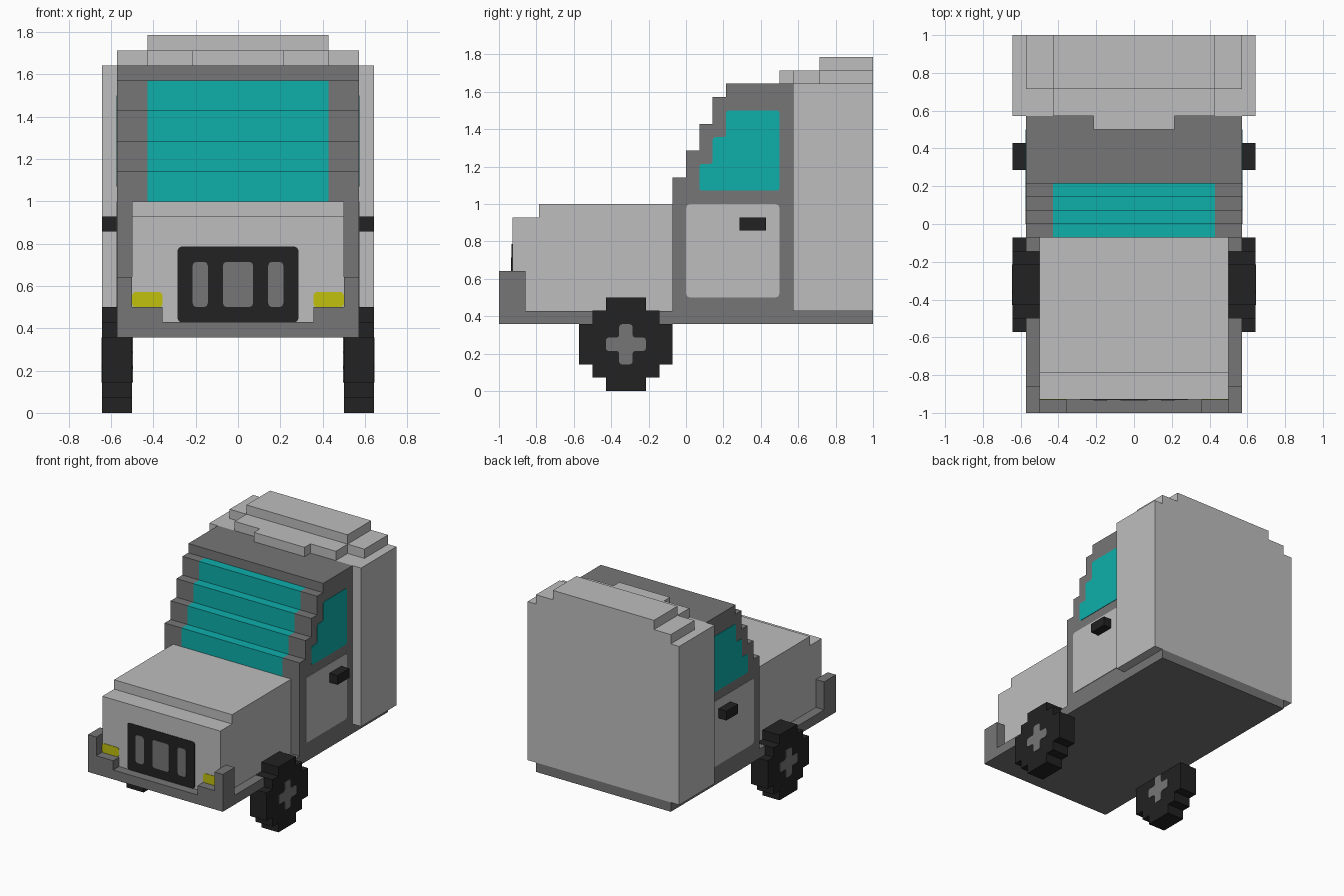
import bpy, bmesh
from mathutils import Vector

U = 1 / 14          # one block of the model's grid
SKIN = 0.05         # plate thickness, in blocks

if "Cube" in bpy.data.objects:
    bpy.data.objects.remove(bpy.data.objects["Cube"], do_unlink=True)


def material(name, rgb):
    m = bpy.data.materials.new(name)
    m.use_nodes = True
    m.diffuse_color = (*rgb, 1)
    m.node_tree.nodes["Principled BSDF"].inputs["Base Color"].default_value = (*rgb, 1)
    return m


LIGHT = material("light_grey", (0.515, 0.515, 0.515))
DARK = material("dark_grey", (0.181, 0.181, 0.181))
BLACK = material("black", (0.016, 0.016, 0.016))
GLASS = material("teal_glass", (0.0044, 0.43, 0.41))
YELLOW = material("lamp_yellow", (0.533, 0.533, 0.0048))


def prism(name, pts, axis, lo, hi, mats, rounding=0, cuts=(), rule=None):
    """Extrude a 2D outline along an axis (outline is yz, xz or xy), in blocks."""
    place = {"x": lambda a, b, t: (t, a, b),
             "y": lambda a, b, t: (a, t, b),
             "z": lambda a, b, t: (a, b, t)}[axis]
    bm = bmesh.new()
    bm.faces.new([bm.verts.new(place(a, b, lo)) for a, b in pts])
    if rounding:
        bmesh.ops.bevel(bm, geom=bm.verts[:], offset=rounding, segments=2,
                        profile=0.5, affect='VERTICES')
    ext = bmesh.ops.extrude_face_region(bm, geom=bm.faces[:], use_keep_orig=True)
    bmesh.ops.translate(bm, vec=Vector(place(0, 0, hi - lo)),
                        verts=[g for g in ext["geom"] if isinstance(g, bmesh.types.BMVert)])
    for x in cuts:
        bmesh.ops.bisect_plane(bm, geom=bm.verts[:] + bm.edges[:] + bm.faces[:],
                               plane_co=(x, 0, 0), plane_no=(1, 0, 0))
    bmesh.ops.recalc_face_normals(bm, faces=bm.faces[:])
    if rule:
        for f in bm.faces:
            f.material_index = rule(f.calc_center_median(), f.normal)
    bmesh.ops.scale(bm, vec=(U, U, U), verts=bm.verts[:])
    me = bpy.data.meshes.new(name)
    bm.to_mesh(me)
    bm.free()
    for m in mats:
        me.materials.append(m)
    ob = bpy.data.objects.new(name, me)
    bpy.context.scene.collection.objects.link(ob)
    return ob


def rect(a0, a1, b0, b1):
    return [(a0, b0), (a1, b0), (a1, b1), (a0, b1)]


def box(name, x, y, z, mat):
    return prism(name, rect(*x, *y), "z", z[0], z[1], [mat])


def mirrored(pts):
    """Complete a right-half outline by reflecting it across the centre."""
    return pts + [(-a, b) for a, b in reversed(pts)]


# Chassis and hood
box("chassis", (-8, 8), (-14, 14), (5, 6), DARK)
prism("hood", [(-13, 6), (-1, 6), (-1, 14), (-11, 14), (-11, 13), (-13, 13)],
      "x", -7, 7, [LIGHT])

# Cab with stepped windshield, glass on the middle of the steps
cab_outline = [(8, 6), (8, 23), (3, 23), (3, 22), (2, 22), (2, 20), (1, 20),
               (1, 18), (0, 18), (0, 16), (-1, 16), (-1, 14), (-1, 6)]


def is_glass(c, n):
    return int(abs(n.x) < 0.5 and abs(c.x) < 6 and c.y < 3 and 14 < c.z < 22.2
               and not (n.y < -0.5 and c.z > 22))


prism("cab", cab_outline, "x", -8, 8, [DARK, GLASS], cuts=(-6, 6), rule=is_glass)

# Cargo box and stepped roof
box("cargo_box", (-9, 9), (8, 14), (6, 23), LIGHT)
prism("roof_lower", mirrored([(3, 7), (3, 8), (6, 8), (6, 10), (8, 10), (8, 14)]),
      "z", 23, 24, [LIGHT])
box("roof_upper", (-6, 6), (10, 14), (24, 25), LIGHT)

# Grille
prism("grille", rect(-4, 4, 6, 11), "y", -13 - SKIN, -13, [BLACK], 0.25)
for name, x0, x1 in (("left", 2, 3), ("middle", -1, 1), ("right", -3, -2)):
    prism("grille_slot_" + name, rect(x0, x1, 7, 10), "y",
          -13 - 2 * SKIN, -13 - SKIN, [DARK], 0.25)

# Paired parts
wheel_outline = [(-6, 0), (-3, 0), (-3, 1), (-2, 1), (-2, 2), (-1, 2), (-1, 5),
                 (-2, 5), (-2, 6.02), (-3, 6.02), (-3, 7), (-6, 7), (-6, 6.02),
                 (-7, 6.02), (-7, 5), (-8, 5), (-8, 2), (-7, 2), (-7, 1), (-6, 1)]
hub_outline = [(-5, 2), (-4, 2), (-4, 3), (-3, 3), (-3, 4), (-4, 4),
               (-4, 5), (-5, 5), (-5, 4), (-6, 4), (-6, 3), (-5, 3)]
window_outline = [(1, 15), (7, 15), (7, 21), (3, 21), (3, 19), (2, 19), (2, 17), (1, 17)]

for side, s in (("left", 1), ("right", -1)):
    def span(a, b):
        return tuple(sorted((s * a, s * b)))

    prism("wheel_" + side, wheel_outline, "x", *span(7, 9), [BLACK])
    prism("hub_outer_" + side, hub_outline, "x", *span(9, 9 + SKIN), [DARK], 0.2)
    prism("hub_inner_" + side, hub_outline, "x", *span(7 - SKIN, 7), [DARK], 0.2)
    prism("door_" + side, rect(0, 7, 7, 14), "x", *span(8, 8 + SKIN), [LIGHT], 0.3)
    prism("side_window_" + side, window_outline, "x", *span(8, 8 + SKIN), [GLASS], 0.2)
    box("door_handle_" + side, span(8, 9), (4, 6), (12, 13), BLACK)
    box("bumper_corner_" + side, span(7, 8), (-14, -12), (6, 9), DARK)
    box("bumper_step_" + side, span(5, 7), (-14, -13), (6, 7), DARK)
    prism("headlight_" + side, rect(*span(5, 7), 7, 8), "y", -13 - SKIN, -13, [YELLOW], 0.2)
